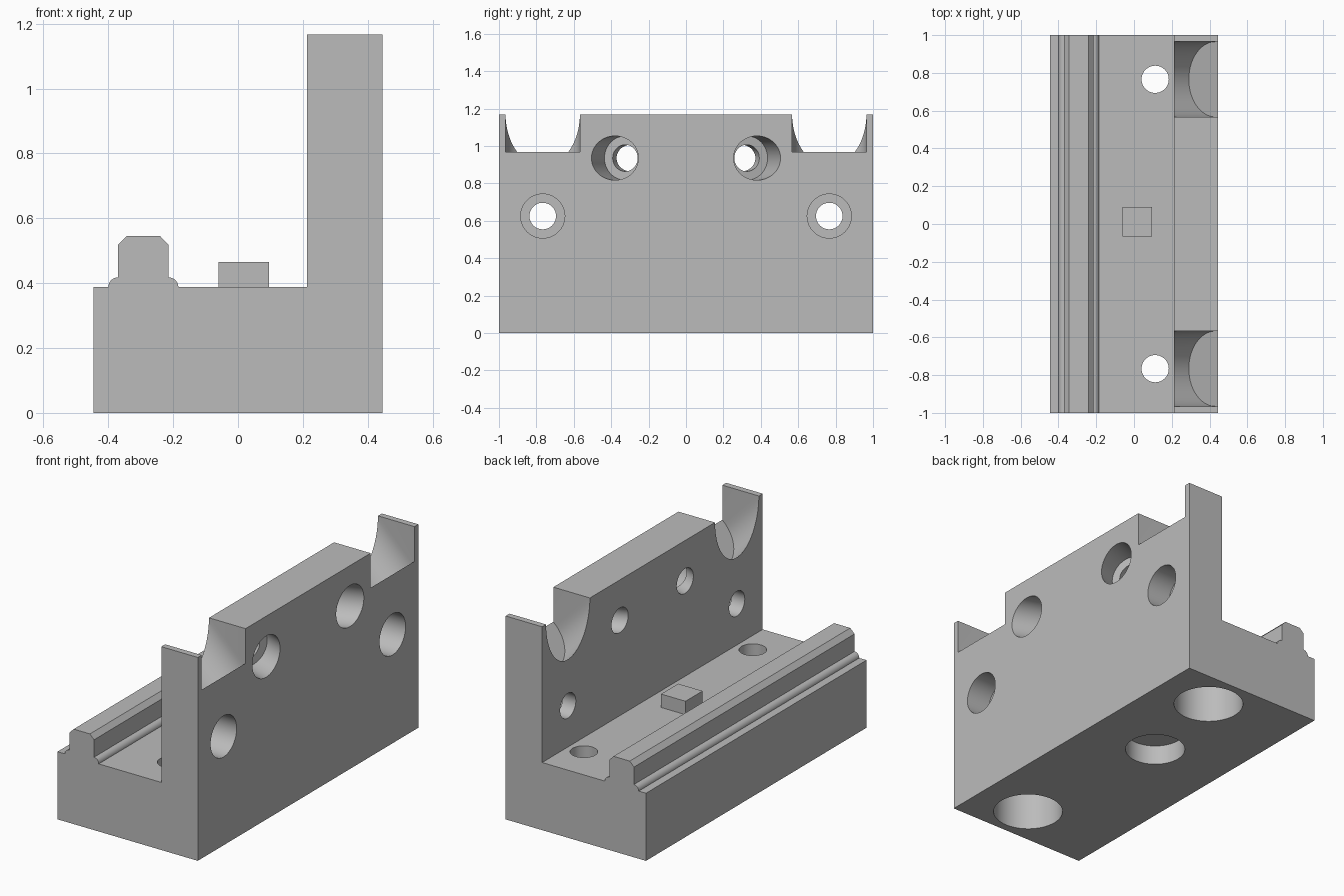
import bpy, bmesh, math
from mathutils import Vector

if "Cube" in bpy.data.objects:
    bpy.data.objects.remove(bpy.data.objects["Cube"])

grey = bpy.data.materials.new("plain grey")
grey.diffuse_color = (0.5, 0.5, 0.5, 1)
grey.use_nodes = True
grey.node_tree.nodes["Principled BSDF"].inputs["Base Color"].default_value = grey.diffuse_color

X0, X1 = -0.446, 0.445      # overall depth
WALL, BASE, TOP = 0.213, 0.388, 1.167


def prism(name, ring, direction):
    """Extrude a closed ring of points along a vector."""
    bm = bmesh.new()
    face = bm.faces.new([bm.verts.new(p) for p in ring])
    out = bmesh.ops.extrude_face_region(bm, geom=[face])
    bmesh.ops.translate(bm, vec=direction,
                        verts=[v for v in out["geom"] if isinstance(v, bmesh.types.BMVert)])
    bmesh.ops.recalc_face_normals(bm, faces=bm.faces)
    mesh = bpy.data.meshes.new(name)
    bm.to_mesh(mesh)
    bm.free()
    ob = bpy.data.objects.new(name, mesh)
    bpy.context.collection.objects.link(ob)
    mesh.materials.append(grey)
    return ob


def arc(cx, cy, r, a0, a1, n):
    return [(cx + r * math.cos(math.radians(a0 + (a1 - a0) * i / n)),
             cy + r * math.sin(math.radians(a0 + (a1 - a0) * i / n))) for i in range(n + 1)]


def drill(start, direction, r, length):
    """Cylinder cutter from a start point along a direction."""
    d = Vector(direction).normalized()
    u = d.orthogonal().normalized()
    v = d.cross(u)
    ring = [Vector(start) + u * a + v * b for a, b in arc(0, 0, r, 0, 360, 64)[:-1]]
    return prism("cutter", ring, d * length)


def cut(target, cutter):
    cutter.hide_render = True
    mod = target.modifiers.new("cut", "BOOLEAN")
    mod.operation, mod.solver, mod.object = "DIFFERENCE", "EXACT", cutter
    bpy.context.view_layer.objects.active = target
    bpy.ops.object.modifier_apply(modifier=mod.name)
    bpy.data.objects.remove(cutter)


# L-shaped body with a chamfered rail on rounded shoulders
R = 0.03
profile = [(X0, 0), (X0, BASE)]
profile += arc(-0.37, BASE, R, 180, 90, 8)
profile += [(-0.37, 0.518), (-0.343, 0.545), (-0.24, 0.545), (-0.214, 0.518)]
profile += arc(-0.214, BASE, R, 90, 0, 8)
profile += [(WALL, BASE), (WALL, TOP), (X1, TOP), (X1, 0)]
body = prism("bracket_body", [(x, -1, z) for x, z in profile], Vector((0, 2, 0)))

S = math.sqrt(0.5)
for side in (-1, 1):
    y = side * 0.766

    # Round-ended slot sunk at 45 degrees into the wall top
    centre = Vector((0.431, y, 0.954))
    u = Vector((S, 0, S))
    outline = arc(0, 0, 0.199, 90, 270, 40) + [(0.35, -0.199), (0.35, 0.199)]
    cut(body, prism("cutter", [centre + u * a + Vector((0, b, 0)) for a, b in outline],
                    Vector((-S, 0, S)) * 0.8))

    # Straight counterbored hole through the wall
    cut(body, drill((X1 + 0.1, y, 0.625), (-1, 0, 0), 0.118, 0.25))
    cut(body, drill((X1 + 0.1, y, 0.625), (-1, 0, 0), 0.071, 0.5))

    # Slanted counterbored hole through the wall
    a = math.radians(20)
    d = Vector((-math.cos(a), -side * math.sin(a), 0))
    start = Vector((X1, side * 0.38, 0.935)) - d * 0.15
    cut(body, drill(start, d, 0.118, 0.31))
    cut(body, drill(start, d, 0.071, 0.55))

    # Vertical hole through the base, counterbored from below
    cut(body, drill((0.112, y, -0.1), (0, 0, 1), 0.188, 0.36))
    cut(body, drill((0.112, y, -0.1), (0, 0, 1), 0.072, 0.6))

# Shallow blind pocket in the underside
cut(body, drill((0.017, 0.2, -0.1), (0, 0, 1), 0.162, 0.215))

# Small square locating block on the base
block = prism("locating_block",
              [(-0.06, -0.065, BASE), (0.095, -0.065, BASE), (0.095, 0.09, BASE), (-0.06, 0.09, BASE)],
              Vector((0, 0, 0.077)))

# Smooth the bores while keeping hard edges
bpy.ops.object.select_all(action="DESELECT")
body.select_set(True)
bpy.context.view_layer.objects.active = body
bpy.ops.object.shade_smooth_by_angle(angle=math.radians(25))
